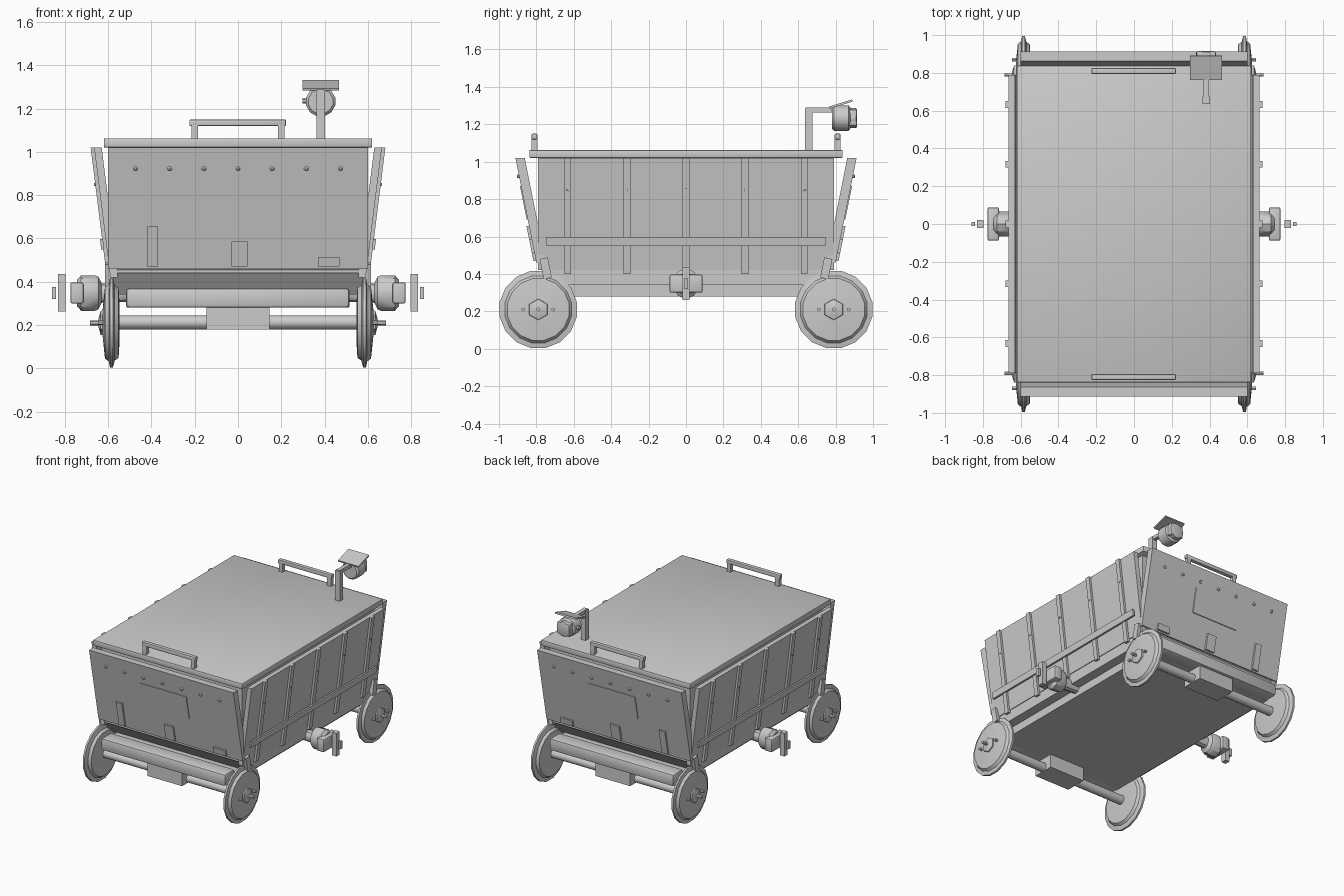
import bpy, bmesh, math
from mathutils import Vector, Matrix

if "Cube" in bpy.data.objects:
    bpy.data.objects.remove(bpy.data.objects["Cube"])


def finish(name, bm, smooth=False):
    bmesh.ops.recalc_face_normals(bm, faces=bm.faces)
    me = bpy.data.meshes.new(name)
    bm.to_mesh(me)
    bm.free()
    ob = bpy.data.objects.new(name, me)
    bpy.context.collection.objects.link(ob)
    if smooth:
        bpy.ops.object.select_all(action='DESELECT')
        ob.select_set(True)
        bpy.context.view_layer.objects.active = ob
        bpy.ops.object.shade_smooth_by_angle(angle=math.radians(35))
    return ob


def box(name, lo, hi, rot_x=0.0, bevel=0.0):
    lo, hi = Vector(lo), Vector(hi)
    d = hi - lo
    d = Vector([abs(c) for c in d])
    bm = bmesh.new()
    bmesh.ops.create_cube(bm, size=1)
    bmesh.ops.scale(bm, vec=d, verts=bm.verts)
    if bevel:
        bmesh.ops.bevel(bm, geom=bm.edges[:], offset=bevel, segments=2, profile=0.5, affect='EDGES')
    bm.transform(Matrix.Translation((lo + hi) / 2) @ Matrix.Rotation(rot_x, 4, 'X'))
    return finish(name, bm, bool(bevel))


def prism(name, pts, axis, a, b):
    """Extrude a (distance, z) profile along axis 'x' or 'y' from a to b."""
    bm = bmesh.new()
    co = (lambda p, t: (t, p[0], p[1])) if axis == 'x' else (lambda p, t: (p[0], t, p[1]))
    r0 = [bm.verts.new(co(p, a)) for p in pts]
    r1 = [bm.verts.new(co(p, b)) for p in pts]
    n = len(pts)
    bm.faces.new(r0)
    bm.faces.new(r1[::-1])
    for i in range(n):
        bm.faces.new((r0[i], r0[(i + 1) % n], r1[(i + 1) % n], r1[i]))
    return finish(name, bm)


def lathe(name, profile, origin, axis, sign=1, n=16, squash=1.0):
    """Spin (offset, radius) pairs round an x or y axis through origin."""
    bm = bmesh.new()
    rings = []
    for t, r in profile:
        ring = []
        for i in range(n):
            a = 2 * math.pi * (i + 0.5) / n
            c, s = r * math.cos(a) * squash, r * math.sin(a)
            v = Vector((sign * t, c, s)) if axis == 'x' else Vector((c, sign * t, s))
            ring.append(bm.verts.new(v + Vector(origin)))
        rings.append(ring)
    for p, q in zip(rings, rings[1:]):
        for i in range(n):
            bm.faces.new((p[i], p[(i + 1) % n], q[(i + 1) % n], q[i]))
    bm.faces.new(rings[0])
    bm.faces.new(rings[-1])
    return finish(name, bm, True)


def end_y(z):      # outer face of the leaning end panels
    return 0.80 + (z - 0.46) * 0.2


def side_x(z):     # outer face of the leaning side panels
    return 0.59 + (z - 0.42) * 0.125


def slab(face, sgn, z0, z1, inner, outer):
    """Profile that follows a leaning face."""
    return [(sgn * (face(z0) + inner), z0), (sgn * (face(z0) + outer), z0),
            (sgn * (face(z1) + outer), z1), (sgn * (face(z1) + inner), z1)]


# tub core, lid, tapered floor and chassis
box("tub_core", (-0.585, -0.785, 0.44), (0.585, 0.785, 1.02))
box("lid", (-0.62, -0.838, 1.02), (0.62, 0.838, 1.063), bevel=0.006)
prism("tub_floor", [(-0.70, 0.34), (0.70, 0.34), (0.79, 0.46), (-0.79, 0.46)], 'x', -0.585, 0.585)
box("chassis", (-0.515, -0.80, 0.28), (0.515, 0.80, 0.345))

for s, tag in ((-1, "front"), (1, "back")):
    # end panel, name plate blank and rivets
    prism(tag + "_panel", slab(end_y, s, 0.46, 1.02, -0.05, 0), 'x', -0.6, 0.6)
    prism(tag + "_plate", slab(end_y, s, 0.69, 0.87, -0.01, 0.006), 'x', -0.195, 0.19)
    for i in range(7):
        lathe(tag + "_rivet", [(-0.01, 0.011), (0.006, 0.011), (0.012, 0.005)],
              ((i - 3) * 0.158, s * end_y(0.922), 0.922), 'y', s, 8)
    # lower brackets on the end panel
    for x0, x1, z1, name in ((-0.42, -0.37, 0.655, "tall"), (-0.03, 0.045, 0.585, "middle"),
                             (0.37, 0.47, 0.515, "flat")):
        prism(tag + "_bracket_" + name, slab(end_y, s, 0.47, z1, -0.01, 0.014), 'x', x0, x1)
    # buffer beam, axle and axle box
    box(tag + "_buffer_beam", (-0.518, s * 0.77, 0.28), (0.515, s * 0.89, 0.37), bevel=0.015)
    lathe(tag + "_axle", [(-0.57, 0.033), (0.57, 0.033)], (0, s * 0.79, 0.212), 'x', 1, 12)
    box(tag + "_axle_box", (-0.145, s * 0.71, 0.18), (0.145, s * 0.87, 0.285))
    # lid handle
    for x in (-0.2, 0.2):
        box(tag + "_handle_post", (x - 0.015, s * 0.81 - 0.015, 1.05),
            (x + 0.015, s * 0.81 + 0.015, 1.13))
    box(tag + "_handle_bar", (-0.225, s * 0.81 - 0.015, 1.12), (0.222, s * 0.81 + 0.015, 1.15), bevel=0.005)

    # wheels with flange, hub and bolts
    for sx, side in ((-1, "left"), (1, "right")):
        c = (0, s * 0.79, 0.21)
        lathe(f"{tag}_{side}_wheel", [(0.548, 0.10), (0.552, 0.165), (0.57, 0.178), (0.578, 0.21),
                                      (0.592, 0.21), (0.597, 0.182), (0.615, 0.168), (0.626, 0.06)],
              c, 'x', sx, 16)
        lathe(f"{tag}_{side}_hub", [(0.60, 0.062), (0.635, 0.055), (0.645, 0.02)], c, 'x', sx, 6)
        lathe(f"{tag}_{side}_axle_nut", [(0.64, 0.011), (0.685, 0.011)], c, 'x', sx, 6)
        for dy in (-0.08, 0.08):
            lathe(f"{tag}_{side}_wheel_bolt", [(0.61, 0.01), (0.645, 0.01)],
                  (0, s * 0.79 + dy, 0.21), 'x', sx, 6)
        # tilted stay over each wheel
        box(f"{tag}_{side}_wheel_stay", (sx * 0.575, s * 0.75 - 0.022, 0.375),
            (sx * 0.615, s * 0.75 + 0.022, 0.485), rot_x=-s * 0.2)

for s, tag in ((-1, "left"), (1, "right")):
    # side panel with ribs, rivets and rail
    prism(tag + "_panel", slab(side_x, s, 0.42, 1.02, -0.035, 0), 'y', -0.79, 0.79)
    for i in range(5):
        y = (i - 2) * 0.316
        prism(tag + "_rib", slab(side_x, s, 0.40, 1.02, -0.01, 0.016), 'y', y - 0.018, y + 0.018)
        lathe(tag + "_rib_rivet", [(0, 0.009), (0.022, 0.006)],
              (s * side_x(0.85), y, 0.85), 'x', s, 6)
    prism(tag + "_rail", slab(side_x, s, 0.55, 0.597, 0.012, 0.026), 'y', -0.745, 0.745)
    # side coupler: drum, block, latch bar and pin
    c = (0, 0, 0.348)
    lathe(tag + "_coupler_drum", [(0.50, 0.04), (0.63, 0.045), (0.645, 0.075), (0.66, 0.082),
                                  (0.725, 0.082), (0.745, 0.06)], c, 'x', s, 10, 0.85)
    box(tag + "_coupler_block", (s * 0.715, -0.088, 0.30), (s * 0.775, 0.088, 0.397), bevel=0.008)
    box(tag + "_latch_bar", (s * 0.797, -0.02, 0.262), (s * 0.832, 0.02, 0.435))
    box(tag + "_latch_pin", (s * 0.842, -0.011, 0.32), (s * 0.86, 0.011, 0.376))

# lamp on its bent post
box("lamp_post", (0.363, 0.635, 1.05), (0.402, 0.675, 1.287))
box("lamp_arm", (0.368, 0.64, 1.264), (0.398, 0.80, 1.29))
lathe("lamp_body", [(0, 0.058), (0.012, 0.07), (0.09, 0.07), (0.10, 0.055), (0.13, 0.055), (0.135, 0.045)],
      (0.382, 0.78, 1.233), 'y', 1, 12)
box("lamp_lens_frame", (0.33, 0.87, 1.19), (0.434, 0.915, 1.28), bevel=0.008)
box("lamp_hood", (0.297, 0.762, 1.302), (0.467, 0.893, 1.314), rot_x=0.3)
lathe("lamp_knob", [(0.05, 0.014), (0.085, 0.014)], (0.382, 0.84, 1.237), 'x', -1, 8)
